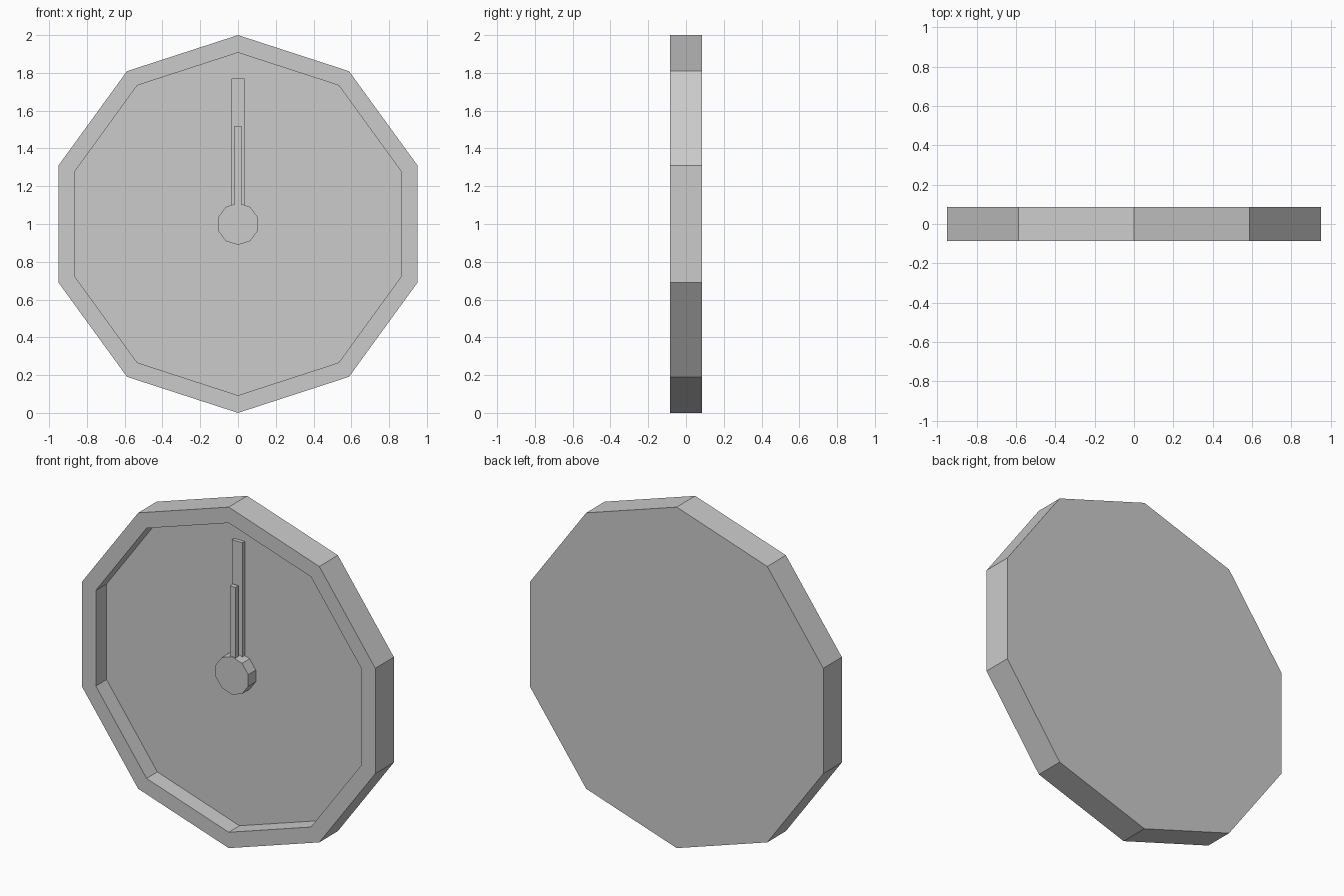
import bpy, bmesh
from math import sin, cos, pi

if "Cube" in bpy.data.objects:
    bpy.data.objects.remove(bpy.data.objects["Cube"])

SIDES = 10


def finish(bm, name):
    bmesh.ops.recalc_face_normals(bm, faces=bm.faces)
    mesh = bpy.data.meshes.new(name)
    bm.to_mesh(mesh)
    bm.free()
    obj = bpy.data.objects.new(name, mesh)
    bpy.context.collection.objects.link(obj)
    return obj


def ten_sided(name, profile, z=1.0):
    """Skin ten-sided rings of (radius, y) and cap both ends."""
    bm = bmesh.new()
    rings = [[bm.verts.new((r * sin(2 * pi * i / SIDES), y, z + r * cos(2 * pi * i / SIDES)))
              for i in range(SIDES)] for r, y in profile]
    for a, b in zip(rings, rings[1:]):
        for i in range(SIDES):
            j = (i + 1) % SIDES
            bm.faces.new((a[i], a[j], b[j], b[i]))
    bm.faces.new(rings[0])
    bm.faces.new(rings[-1])
    return finish(bm, name)


def box(name, lo, hi):
    bm = bmesh.new()
    bmesh.ops.create_cube(bm, size=1)
    for v in bm.verts:
        v.co = [(a + b) / 2 + c * (b - a) for a, b, c in zip(lo, hi, v.co)]
    return finish(bm, name)


# Case with raised rim and recessed dial
ten_sided("clock_case", [(1.0, 0.086), (1.0, -0.086), (0.907, -0.086), (0.907, 0.014)])

# Central hub
ten_sided("hub", [(0.111, 0.014), (0.111, -0.056)])

# Hands, both pointing to twelve
box("minute_hand", (-0.034, -0.008, 1.0), (0.034, 0.016, 1.77))
box("hour_hand", (-0.0185, -0.05, 1.0), (0.0185, -0.022, 1.52))
